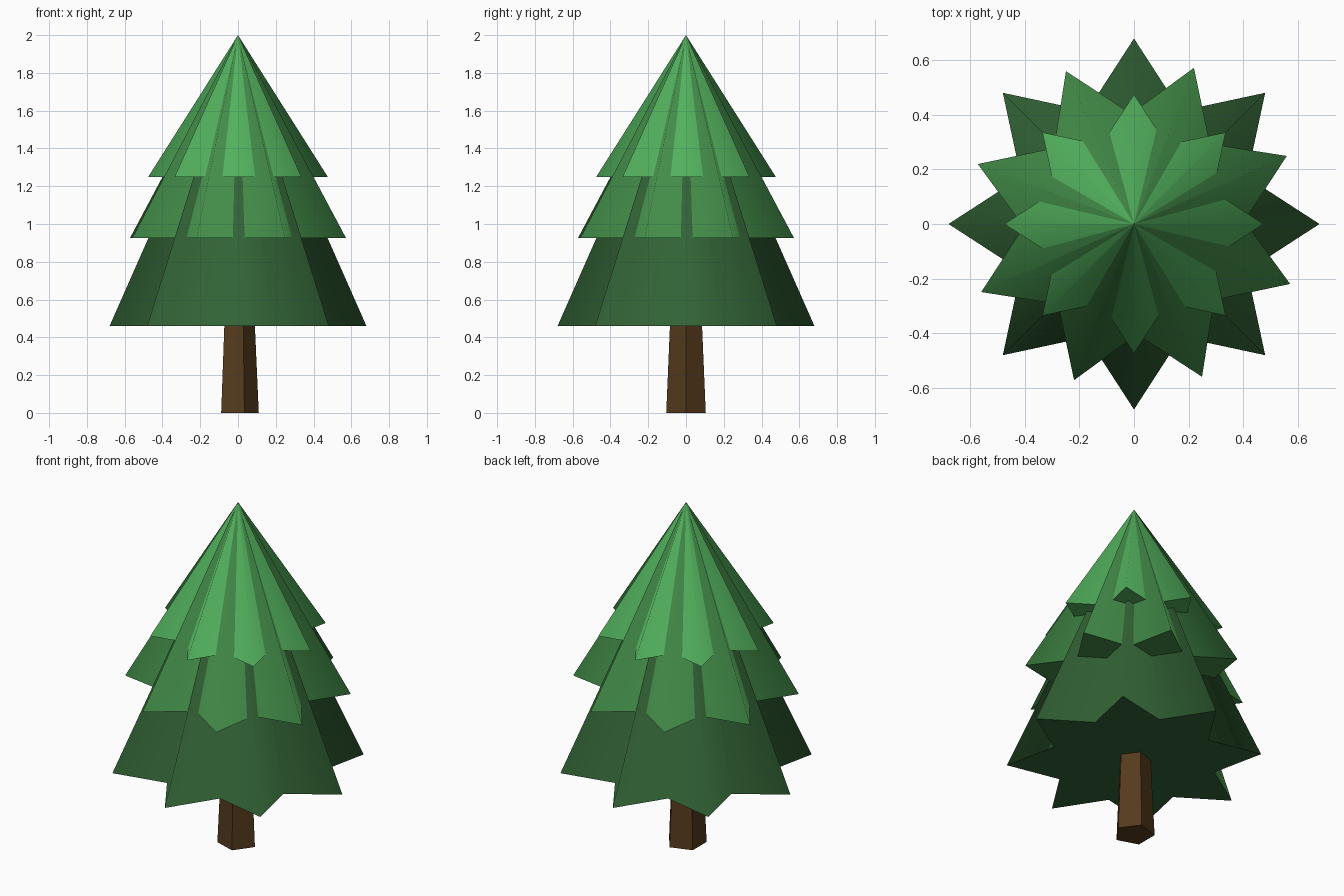
import bpy
from math import cos, sin, pi, radians
from mathutils import Vector

if "Cube" in bpy.data.objects:
    bpy.data.objects.remove(bpy.data.objects["Cube"])

APEX = 2.0


def finish(name, verts, faces, color):
    mesh = bpy.data.meshes.new(name)
    mesh.from_pydata(verts, [], faces)
    mat = bpy.data.materials.new(name + "_color")
    mat.diffuse_color = (*color, 1)
    mat.use_nodes = True
    mat.node_tree.nodes["Principled BSDF"].inputs["Base Color"].default_value = mat.diffuse_color
    mesh.materials.append(mat)
    obj = bpy.data.objects.new(name, mesh)
    bpy.context.collection.objects.link(obj)
    return obj


def star_cone(name, z, radius, turn, color, points=8, valley=0.66):
    """Eight-pointed star cone with a flat underside, shaded like a round cone."""
    n = points * 2
    height = APEX - z
    angles = [radians(turn) + pi * i / points for i in range(n)]
    verts = []
    for i, a in enumerate(angles):
        r = radius * (valley if i % 2 else 1)
        verts.append((r * cos(a), r * sin(a), z))
    verts += [(0, 0, APEX), (0, 0, z)]
    sides = [(i, (i + 1) % n, n) for i in range(n)]
    caps = [((i + 1) % n, i, n + 1) for i in range(n)]
    obj = finish(name, verts, sides + caps, color)

    def radial(a):
        return Vector((cos(a) * height, sin(a) * height, radius)).normalized()

    normals = []
    for a in angles:
        b = a + pi / points
        normals += [radial(a), radial(b), radial((a + b) / 2)]
    normals += [Vector((0, 0, -1))] * (3 * n)
    obj.data.shade_smooth()
    obj.data.normals_split_custom_set(normals)


# Foliage tiers, all sharing one apex
star_cone("lower_foliage", 0.46, 0.68, 0, (0.032, 0.125, 0.036))
star_cone("middle_foliage", 0.925, 0.613, 24, (0.055, 0.26, 0.065))
star_cone("upper_foliage", 1.25, 0.475, 0, (0.085, 0.44, 0.11))

# Tapered five-sided trunk
ring = [2 * pi * i / 5 for i in range(5)]
trunk = [(r * cos(a), r * sin(a), z) for r, z in ((0.11, 0), (0.089, 0.47)) for a in ring]
trunk_faces = [(i, (i + 1) % 5, (i + 1) % 5 + 5, i + 5) for i in range(5)]
trunk_faces += [(4, 3, 2, 1, 0), (5, 6, 7, 8, 9)]
finish("trunk", trunk, trunk_faces, (0.09, 0.043, 0.012))
